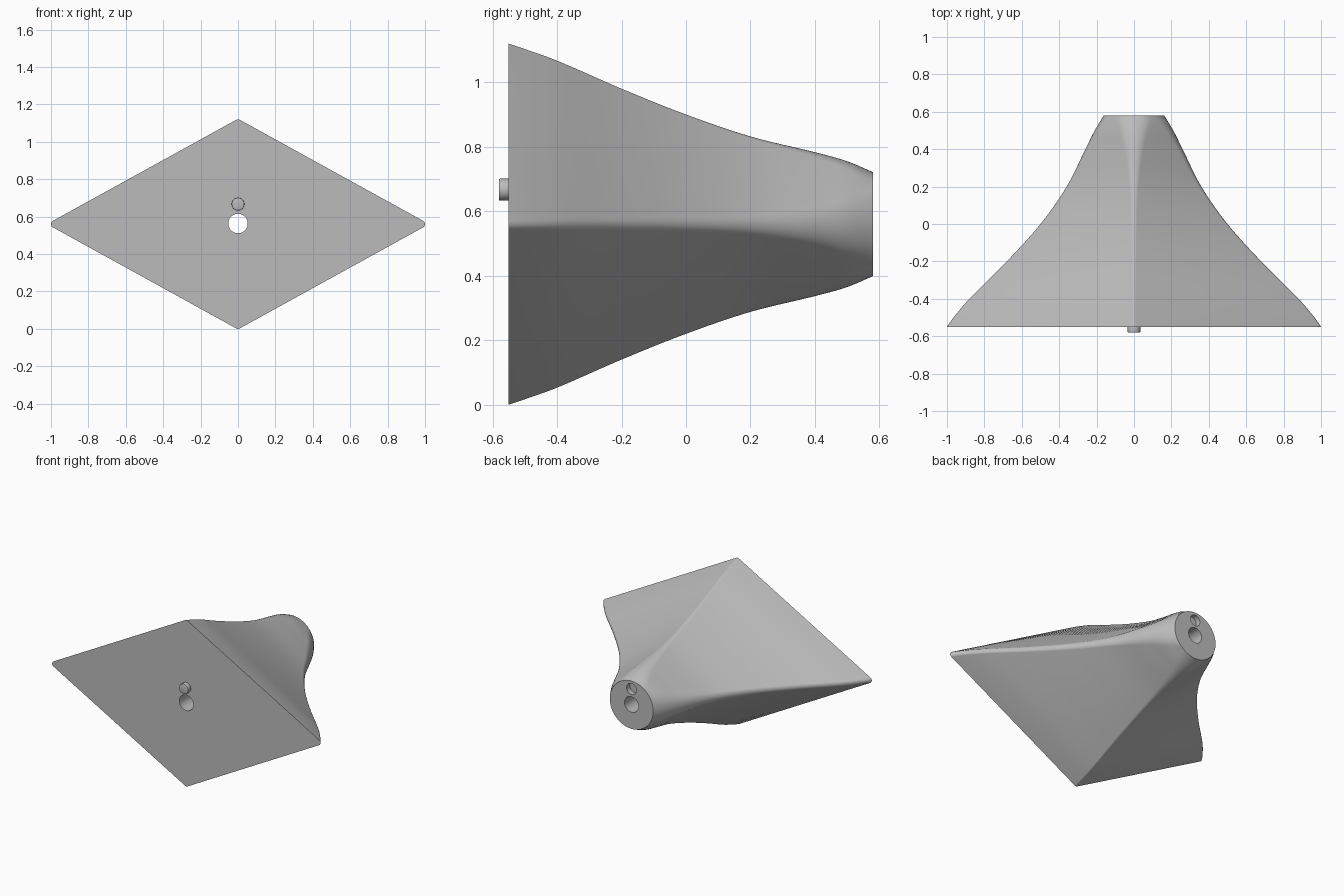
import bpy, bmesh, math
from mathutils import Matrix

cube = bpy.data.objects.get("Cube")
if cube:
    bpy.data.objects.remove(cube, do_unlink=True)

MID = 0.56      # height of the central axis
ARC = 14        # segments in each rounded corner
RINGS = 48

grey = bpy.data.materials.new("plain grey")
grey.use_nodes = True
grey.diffuse_color = (0.5, 0.5, 0.5, 1)
grey.node_tree.nodes["Principled BSDF"].inputs["Base Color"].default_value = (0.5, 0.5, 0.5, 1)

# depth, half width, half height, corner radius
STATIONS = [
    (-0.55, 1.00, 0.56, 0.02),
    (-0.50, 0.965, 0.543, 0.02),
    (-0.40, 0.88, 0.507, 0.02),
    (-0.20, 0.68, 0.42, 0.022),
    (0.00, 0.50, 0.34, 0.028),
    (0.20, 0.36, 0.272, 0.042),
    (0.40, 0.26, 0.223, 0.085),
    (0.50, 0.21, 0.195, 0.125),
    (0.58, 0.162, 0.161, 0.16),
]


def slope(i, k):
    p, q = STATIONS[max(i - 1, 0)], STATIONS[min(i + 1, len(STATIONS) - 1)]
    return (q[k] - p[k]) / (q[0] - p[0])


def sample(y, k):
    """Smooth Hermite curve through the stations."""
    i = max(j for j in range(len(STATIONS) - 1) if STATIONS[j][0] <= y + 1e-6)
    p, q = STATIONS[i], STATIONS[i + 1]
    h = q[0] - p[0]
    t = (y - p[0]) / h
    return ((1 + 2 * t) * (1 - t) ** 2 * p[k] + t * (1 - t) ** 2 * h * slope(i, k)
            + t * t * (3 - 2 * t) * q[k] + t * t * (t - 1) * h * slope(i + 1, k))


def section(y):
    """Diamond with rounded corners, as (x, z) points."""
    a, b, r = (sample(y, k) for k in (1, 2, 3))
    ca, cb = max(a - r, 0.001), max(b - r, 0.001)
    phi = math.atan2(ca, cb)
    corners = [(ca, 0, phi), (0, cb, math.pi / 2 - phi),
               (-ca, 0, phi), (0, -cb, math.pi / 2 - phi)]
    points = []
    for n, (cx, cz, spread) in enumerate(corners):
        for j in range(ARC + 1):
            ang = n * math.pi / 2 + spread * (2 * j / ARC - 1)
            points.append((cx + r * math.cos(ang), cz + r * math.sin(ang)))
    return points


def finish(name, bm):
    bmesh.ops.recalc_face_normals(bm, faces=bm.faces)
    mesh = bpy.data.meshes.new(name)
    bm.to_mesh(mesh)
    bm.free()
    mesh.materials.append(grey)
    obj = bpy.data.objects.new(name, mesh)
    bpy.context.collection.objects.link(obj)
    return obj


def cylinder(name, radius, z, y0, y1):
    bm = bmesh.new()
    place = Matrix.Translation((0, (y0 + y1) / 2, z)) @ Matrix.Rotation(math.pi / 2, 4, 'X')
    bmesh.ops.create_cone(bm, cap_ends=True, segments=48, radius1=radius,
                          radius2=radius, depth=y1 - y0, matrix=place)
    return finish(name, bm)


def activate(obj):
    bpy.ops.object.select_all(action='DESELECT')
    obj.select_set(True)
    bpy.context.view_layer.objects.active = obj


# Body lofted from a diamond front to a round back
bm = bmesh.new()
first, last = STATIONS[0][0], STATIONS[-1][0]
rings = []
for i in range(RINGS + 1):
    y = first + (last - first) * i / RINGS
    rings.append([bm.verts.new((x, y, MID + z)) for x, z in section(y)])
count = len(rings[0])
for near, far in zip(rings, rings[1:]):
    for j in range(count):
        k = (j + 1) % count
        bm.faces.new((near[j], near[k], far[k], far[j]))
bm.faces.new(rings[0])
bm.faces.new(rings[-1])
body = finish("tapered_body", bm)

# Through hole on the axis and a blind socket in the back
cutters = [cylinder("axle_hole_cutter", 0.052, MID + 0.003, -0.8, 0.8),
           cylinder("socket_cutter", 0.037, 0.667, last - 0.035, 0.8)]
activate(body)
for cutter in cutters:
    cutter.hide_render = True
    mod = body.modifiers.new(cutter.name, 'BOOLEAN')
    mod.operation = 'DIFFERENCE'
    mod.solver = 'EXACT'
    mod.object = cutter
    bpy.ops.object.modifier_apply(modifier=mod.name)
    bpy.data.objects.remove(cutter, do_unlink=True)
bpy.ops.object.shade_smooth_by_angle(angle=math.radians(35))

# Locating peg on the front
peg = cylinder("locating_peg", 0.034, 0.667, -0.58, -0.545)
activate(peg)
bevel = peg.modifiers.new("soft_rim", 'BEVEL')
bevel.width = 0.003
bevel.segments = 2
bpy.ops.object.modifier_apply(modifier=bevel.name)
bpy.ops.object.shade_smooth_by_angle(angle=math.radians(35))
